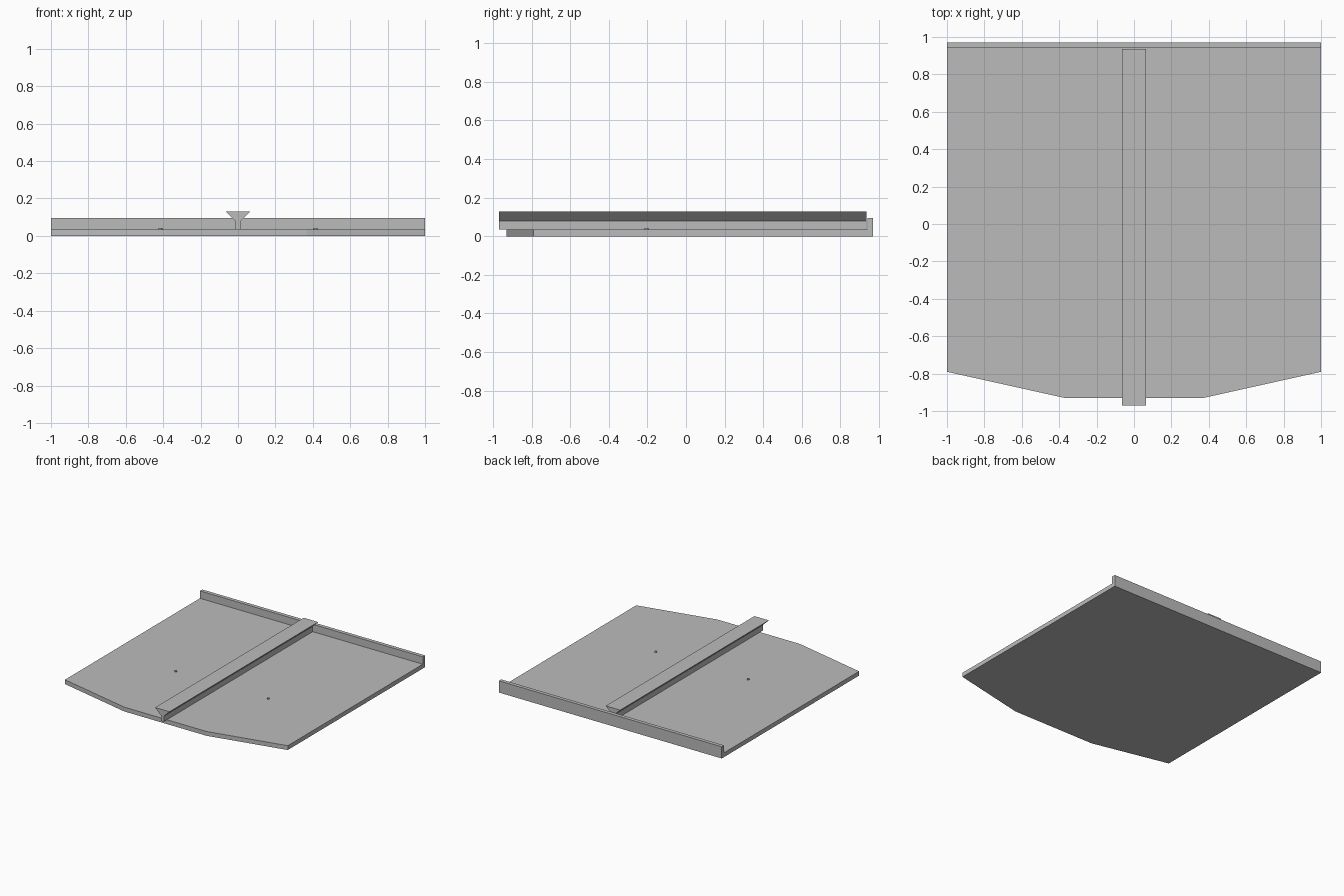
import bpy
import bmesh
from mathutils import Matrix, Vector

cube = bpy.data.objects.get("Cube")
if cube:
    bpy.data.objects.remove(cube, do_unlink=True)

grey = bpy.data.materials.new("plain grey")
grey.use_nodes = True
grey.diffuse_color = (0.5, 0.5, 0.5, 1)
grey.node_tree.nodes["Principled BSDF"].inputs["Base Color"].default_value = (0.5, 0.5, 0.5, 1)


def finish(name, bm):
    bmesh.ops.recalc_face_normals(bm, faces=bm.faces)
    mesh = bpy.data.meshes.new(name)
    bm.to_mesh(mesh)
    bm.free()
    mesh.materials.append(grey)
    obj = bpy.data.objects.new(name, mesh)
    bpy.context.collection.objects.link(obj)
    return obj


def prism(name, half_outline, direction):
    """Mirror a half outline across x = 0 and extrude it."""
    points = [Vector(p) for p in half_outline]
    points += [Vector((-p.x, p.y, p.z)) for p in reversed(points)]
    bm = bmesh.new()
    face = bm.faces.new([bm.verts.new(p) for p in points])
    moved = bmesh.ops.extrude_face_region(bm, geom=[face], use_keep_orig=True)["geom"]
    bmesh.ops.translate(bm, vec=direction,
                        verts=[v for v in moved if isinstance(v, bmesh.types.BMVert)])
    return finish(name, bm)


# Base plate with a tapered front edge
prism("base_plate", [(0.37, -0.93, 0), (1, -0.79, 0), (1, 0.94, 0)], (0, 0, 0.035))

# Upright strip along the back edge
prism("back_wall", [(1, 0.94, 0), (1, 0.97, 0)], (0, 0, 0.095))

# Centre rail: narrow stem flaring to a wide flat top
prism("centre_rail", [(0.013, -0.97, 0.034), (0.013, -0.97, 0.079),
                      (0.065, -0.97, 0.129)], (0, 1.905, 0))

# Small pins either side of the rail
for side, x in (("left", 0.415), ("right", -0.415)):
    bm = bmesh.new()
    bmesh.ops.create_cone(bm, cap_ends=True, segments=16, radius1=0.01, radius2=0.01,
                          depth=0.012, matrix=Matrix.Translation((x, -0.205, 0.037)))
    pin = finish(side + "_pin", bm)
    bpy.ops.object.select_all(action="DESELECT")
    pin.select_set(True)
    bpy.context.view_layer.objects.active = pin
    bpy.ops.object.shade_smooth_by_angle()
